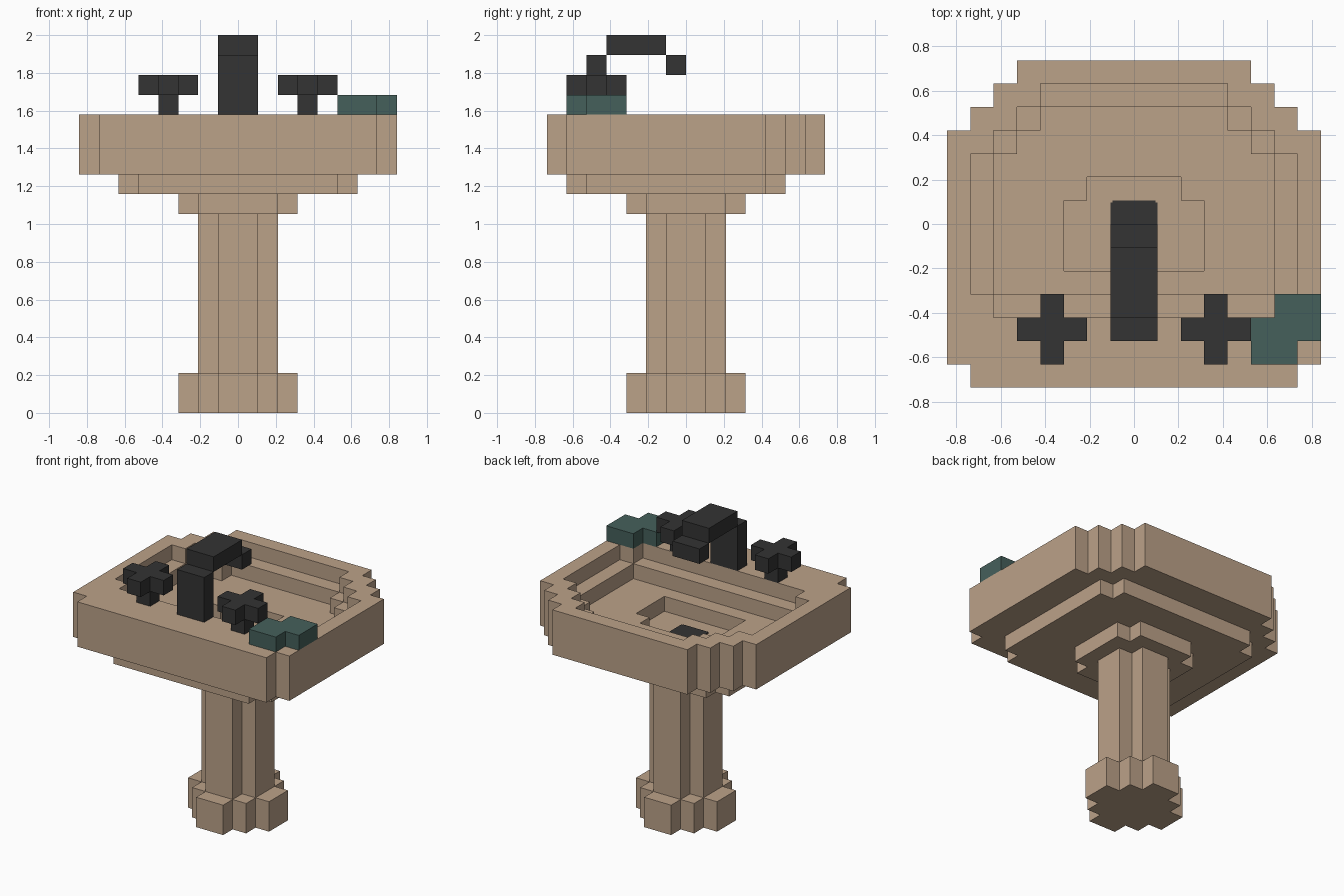
import bpy
import bmesh
from mathutils import Vector

U = 2 / 19  # size of one block

cube = bpy.data.objects.get("Cube")
if cube:
    bpy.data.objects.remove(cube, do_unlink=True)


def material(name, r, g, b):
    mat = bpy.data.materials.new(name)
    mat.use_nodes = True
    mat.diffuse_color = (r, g, b, 1)
    bsdf = next(n for n in mat.node_tree.nodes if n.type == 'BSDF_PRINCIPLED')
    bsdf.inputs["Base Color"].default_value = (r, g, b, 1)
    bsdf.inputs["Roughness"].default_value = 0.8
    return mat


CLAY = material("clay tan", 0.50, 0.36, 0.25)
METAL = material("dark metal", 0.033, 0.033, 0.033)
SOAP = material("teal soap", 0.06, 0.117, 0.105)


def block(x0, x1, y0, y1, z0, z1):
    """Set of block cells filling a box."""
    return {(x, y, z) for x in range(x0, x1) for y in range(y0, y1) for z in range(z0, z1)}


def stepped(z0, z1, *rows):
    """Symmetric stepped slab: each row is (half width, y start, y end)."""
    return set().union(*(block(-w, w, a, b, z0, z1) for w, a, b in rows))


def finish(name, bm, mat):
    mesh = bpy.data.meshes.new(name)
    bm.to_mesh(mesh)
    bm.free()
    mesh.materials.append(mat)
    obj = bpy.data.objects.new(name, mesh)
    bpy.context.collection.objects.link(obj)
    return obj


def build(name, cells, mat):
    """Skin the exposed sides of the cells and merge flat areas."""
    bm = bmesh.new()
    verts = {}
    for cell in cells:
        for axis in range(3):
            for side in (0, 1):
                near = list(cell)
                near[axis] += 2 * side - 1
                if tuple(near) in cells:
                    continue
                u, v = (axis + 1) % 3, (axis + 2) % 3
                ring = []
                for du, dv in ((0, 0), (1, 0), (1, 1), (0, 1)):
                    p = list(cell)
                    p[axis] += side
                    p[u] += du
                    p[v] += dv
                    key = tuple(p)
                    if key not in verts:
                        verts[key] = bm.verts.new(Vector(key) * U)
                    ring.append(verts[key])
                bm.faces.new(ring if side else ring[::-1])
    bmesh.ops.dissolve_limit(bm, angle_limit=0.02, verts=bm.verts[:], edges=bm.edges[:])
    return finish(name, bm, mat)


# Pedestal: stepped foot, column and collar
build("foot", stepped(0, 2, (1, -3, 3), (2, -2, 2), (3, -1, 1)), CLAY)
build("column", stepped(2, 10, (1, -2, 2), (2, -1, 1)), CLAY)
build("collar", stepped(10, 11, (2, -3, 3), (3, -2, 2)), CLAY)
build("under_bowl", stepped(11, 12, (5, -6, 5), (6, -5, 4)), CLAY)

# Basin with three nested hollows
basin = stepped(12, 15, (7, -7, 5), (8, -6, 4), (6, 5, 6), (5, 6, 7))
basin -= stepped(14, 15, (6, -4, 4), (7, -3, 3), (5, 4, 5), (4, 5, 6))
basin -= stepped(13, 14, (6, -3, 3), (5, 3, 4), (4, 4, 5))
basin -= stepped(12, 13, (3, -2, 1), (2, 1, 2))
build("basin", basin, CLAY)

# Drain plate closing the bottom of the deepest hollow
bm = bmesh.new()
for sx, sy in ((1, 0.93), (0.93, 1)):
    made = bmesh.ops.create_cube(bm, size=1)["verts"]
    bmesh.ops.scale(bm, vec=(2 * sx * U, 2 * sy * U, 0.006), verts=made)
    bmesh.ops.translate(bm, vec=(0, 0, 12 * U + 0.003), verts=made)
finish("drain", bm, METAL)

# Basin floor under the deepest hollow
build("bowl_floor", stepped(11, 12, (3, -2, 1), (2, 1, 2)), CLAY)

# Tap: upright, arm and spout tip
build("tap_upright", block(-1, 1, -5, -4, 15, 18), METAL)
build("tap_arm", block(-1, 1, -4, -1, 18, 19), METAL)
build("tap_spout", block(-1, 1, -1, 0, 17, 18), METAL)

# Cross handles on short stems
for name, x in (("left_handle", 3), ("right_handle", -4)):
    cross = block(x - 1, x + 2, -5, -4, 16, 17) | block(x, x + 1, -6, -3, 16, 17)
    build(name, cross | block(x, x + 1, -5, -4, 15, 16), METAL)

# Soap resting on the front left corner
build("soap", block(5, 7, -6, -5, 15, 16) | block(5, 8, -5, -4, 15, 16)
      | block(6, 8, -4, -3, 15, 16), SOAP)
